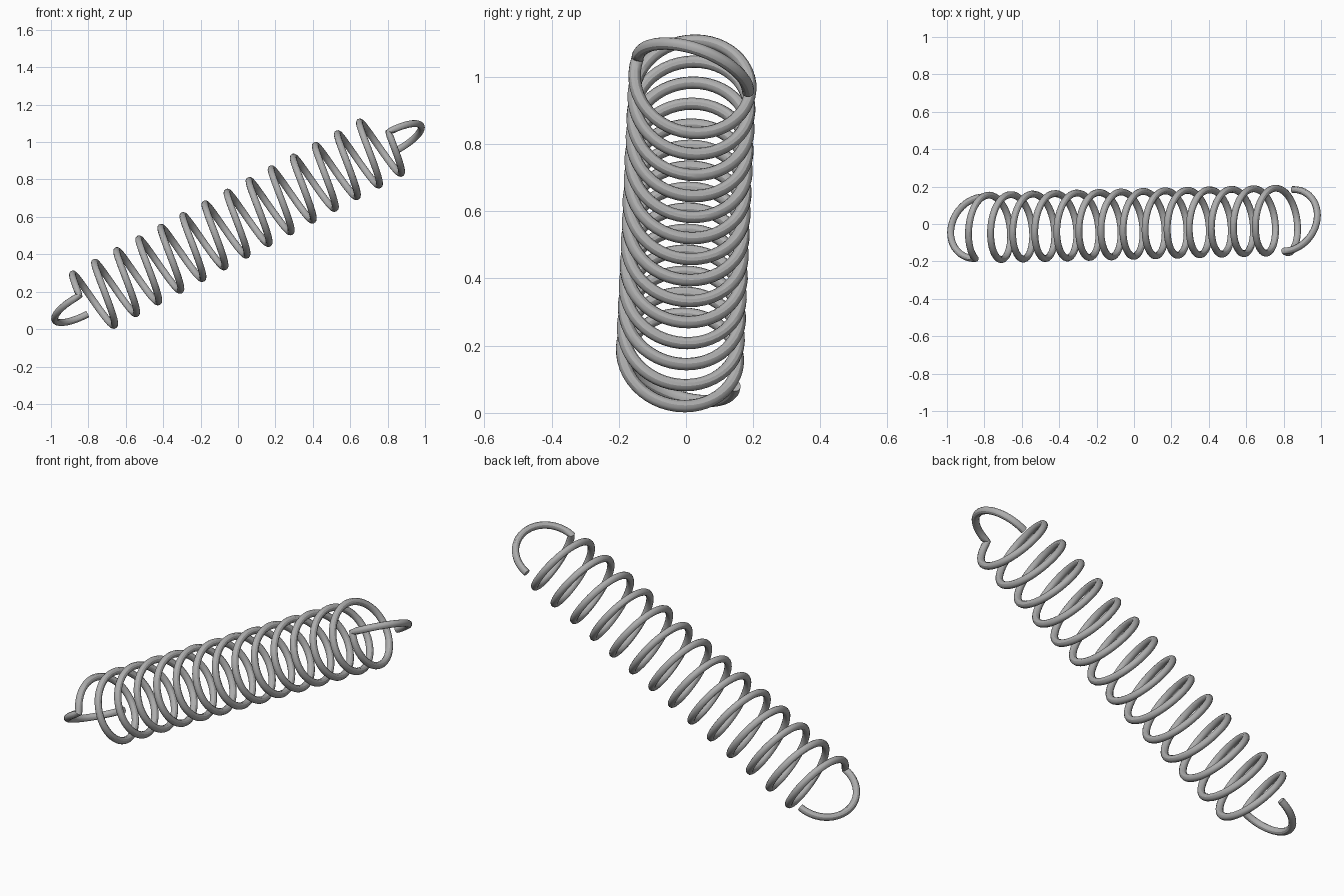
import bpy
from math import cos, sin, pi
from mathutils import Vector

cube = bpy.data.objects.get("Cube")
if cube:
    bpy.data.objects.remove(cube, do_unlink=True)

# Spring dimensions
TURNS = 14
STEPS = 48              # points per turn
COIL_R = 0.173
WIRE_R = 0.0185
START = -0.2            # starting phase, in turns from the top
middle = Vector((0, 0, 0.567))
half = Vector((0.826, 0.02, 0.4375))

# Tilted frame: axis along the spring, up and back across it
axis = half.normalized()
up = Vector((0, 1, 0)).cross(axis).normalized() * -1
back = Vector((0, 1, 0))
back = (back - axis * back.dot(axis)).normalized()
if up.z < 0:
    up.negate()


def radial(turn):
    a = 2 * pi * turn
    return (up * cos(a) + back * sin(a)) * COIL_R


def hook(centre, arm, outward):
    """Half circle standing on the coil end, from the corner to the free end."""
    n = STEPS // 2
    return [centre + arm * cos(pi * i / n) + outward * COIL_R * sin(pi * i / n)
            for i in range(n + 1)]


# Wire path: lower hook, coil, upper hook
count = TURNS * STEPS
coil = [middle + half * (2 * i / count - 1) + radial(START + i / STEPS)
        for i in range(count + 1)]
lower = hook(middle - half, radial(START), -axis)[::-1]
upper = hook(middle + half, radial(START + TURNS), axis)
path = lower[:-1] + coil + upper[1:]

# Round wire swept along the path
curve = bpy.data.curves.new("spring_wire", "CURVE")
curve.dimensions = "3D"
curve.bevel_depth = WIRE_R
curve.bevel_resolution = 4
curve.use_fill_caps = True
spline = curve.splines.new("POLY")
spline.points.add(len(path) - 1)
for point, co in zip(spline.points, path):
    point.co = (*co, 1)

spring = bpy.data.objects.new("spring_wire", curve)
bpy.context.collection.objects.link(spring)

# Steel grey
steel = bpy.data.materials.new("steel_grey")
steel.use_nodes = True
colour = (0.42, 0.42, 0.42, 1)
steel.diffuse_color = colour
steel.node_tree.nodes["Principled BSDF"].inputs["Base Color"].default_value = colour
curve.materials.append(steel)

# Mesh with smooth sides and crisp cut ends
bpy.ops.object.select_all(action="DESELECT")
spring.select_set(True)
bpy.context.view_layer.objects.active = spring
bpy.ops.object.convert(target="MESH")
bpy.ops.object.shade_smooth_by_angle()
